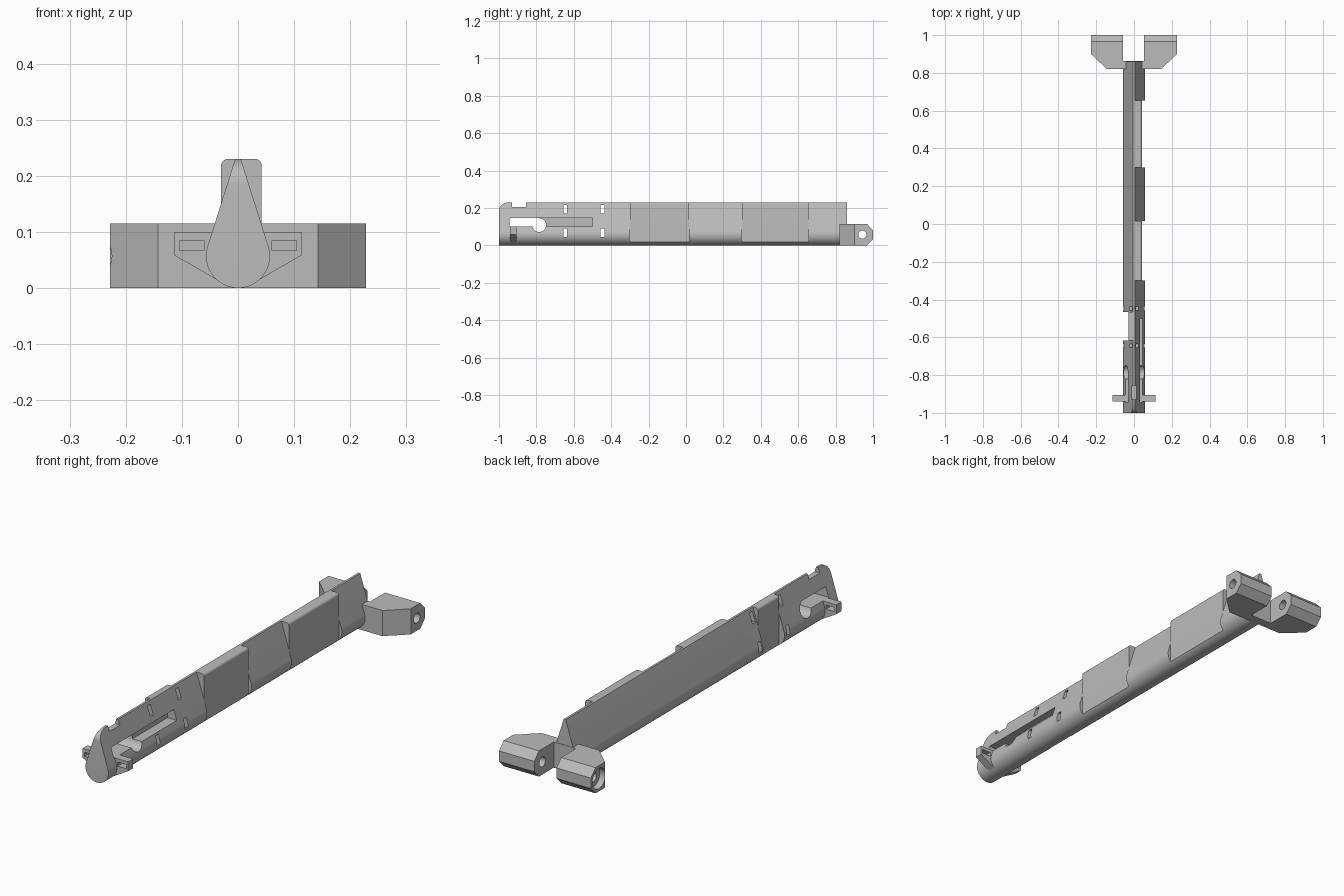
import bpy, bmesh, math
from mathutils import Vector

if "Cube" in bpy.data.objects:
    bpy.data.objects.remove(bpy.data.objects["Cube"])

grey = bpy.data.materials.new("plain grey")
grey.use_nodes = True
grey.diffuse_color = (0.5, 0.5, 0.5, 1)
grey.node_tree.nodes["Principled BSDF"].inputs["Base Color"].default_value = (0.5, 0.5, 0.5, 1)

AXES = {"x": lambda a, b, t: (t, a, b),
        "y": lambda a, b, t: (a, t, b),
        "z": lambda a, b, t: (a, b, t)}


def prism(name, outline, axis, start, end):
    """Extrude a 2D outline along an axis."""
    bm = bmesh.new()
    place = AXES[axis]
    face = bm.faces.new([bm.verts.new(place(a, b, start)) for a, b in outline])
    grown = bmesh.ops.extrude_face_region(bm, geom=[face])
    moved = [g for g in grown["geom"] if isinstance(g, bmesh.types.BMVert)]
    bmesh.ops.translate(bm, verts=moved, vec=Vector(place(0, 0, end - start)))
    bmesh.ops.recalc_face_normals(bm, faces=bm.faces)
    mesh = bpy.data.meshes.new(name)
    bm.to_mesh(mesh)
    bm.free()
    mesh.materials.append(grey)
    obj = bpy.data.objects.new(name, mesh)
    bpy.context.scene.collection.objects.link(obj)
    return obj


def box(name, x0, x1, y0, y1, z0, z1):
    return prism(name, [(x0, y0), (x1, y0), (x1, y1), (x0, y1)], "z", z0, z1)


def arc(cx, cy, rx, ry, start, end, steps):
    angles = [math.radians(start + (end - start) * i / steps) for i in range(steps + 1)]
    return [(cx + rx * math.cos(a), cy + ry * math.sin(a)) for a in angles]


def rod(name, y, z, radius):
    return prism(name, arc(y, z, radius, radius, 0, 348.75, 31), "x", -1, 1)


def carve(obj, cutters):
    """Subtract the cutters and keep the finished mesh."""
    for cutter in cutters:
        mod = obj.modifiers.new("cut", "BOOLEAN")
        mod.operation, mod.solver, mod.object = "DIFFERENCE", "EXACT", cutter
    graph = bpy.context.evaluated_depsgraph_get()
    mesh = bpy.data.meshes.new_from_object(obj.evaluated_get(graph))
    obj.modifiers.clear()
    obj.data = mesh


def discard(cutters):
    for cutter in cutters:
        bpy.data.objects.remove(cutter)


def smooth(obj):
    bpy.ops.object.select_all(action="DESELECT")
    obj.select_set(True)
    bpy.context.view_layer.objects.active = obj
    bpy.ops.object.shade_smooth_by_angle(angle=math.radians(25))


# Body cross-section: a teardrop whose sides can be cut to a flat panel
R, TOP = 0.057, 0.23


def half_section(flat):
    if not flat:
        return arc(0, R, R, R, -90, 17.5, 18) + [(0.005, TOP)]
    low = -math.degrees(math.acos(flat / R))
    return arc(0, R, R, R, -90, low, 8) + arc(flat - 0.012, TOP - 0.012, 0.012, 0.012, 0, 90, 5)


def section(right_flat, left_flat):
    left = half_section(left_flat)
    right = half_section(right_flat)
    return left + [(-x, z) for x, z in reversed(right[1:])]


# Openings in the front part of the body
nose_round = [(-1.05, 0.26), (-1.05, 0.185)] + arc(-0.945, 0.185, 0.055, 0.045, 180, 90, 10) + [(-0.945, 0.26)]
cutters = [
    prism("nose_cutter", nose_round, "x", -1, 1),
    box("sight_notch_cutter", -1, 1, -0.93, -0.855, 0.206, 0.3),
    box("through_slot_cutter", -1, 1, -0.945, -0.785, 0.1, 0.145),
    box("side_groove_cutter", 0, 1, -0.8, -0.5, 0.1, 0.145),
    rod("round_window_cutter", -0.785, 0.108, 0.037),
]
for y in (-0.645, -0.447):
    for z in (0.068, 0.192):
        cutters.append(box("pin_slot_cutter", -1, 1, y - 0.01, y + 0.01, z - 0.023, z + 0.023))

# Body segments from front to back: name, start, end, right flat, left flat
segments = [
    ("nose_body", -1, -0.617, 0, 0),
    ("recessed_body", -0.617, -0.467, 0.03, 0),
    ("neck_body", -0.467, -0.3, 0, 0),
    ("front_panel_body", -0.3, 0.015, 0, 0.042),
    ("middle_body", 0.015, 0.3, 0, 0),
    ("rear_panel_body", 0.3, 0.655, 0, 0.042),
    ("tail_body", 0.655, 0.86, 0, 0),
]
for name, start, end, right, left in segments:
    part = prism(name, section(right, left), "y", start, end)
    if start < -0.4:
        carve(part, cutters)
    smooth(part)
discard(cutters)

# Slotted side fins near the nose
for side, label in ((1, "left"), (-1, "right")):
    outline = [(0, 0.1), (0.113, 0.1), (0.113, 0.058), (0.035, 0.013), (0, 0.013)]
    fin = prism(label + "_fin", [(side * x, z) for x, z in outline], "y", -0.94, -0.905)
    x0, x1 = sorted((side * 0.061, side * 0.104))
    window = box("fin_window_cutter", x0, x1, -1.2, -0.8, 0.067, 0.085)
    carve(fin, [window])
    discard([window])

# Rear mounting lugs with octagonal ends and pin holes
H = 0.115
lug_side = [(0.82, 0), (0.967, 0), (1, 0.034), (1, 0.081), (0.967, H), (0.82, H)]
for side, label, inner in ((1, "left", 0.053), (-1, "right", 0.057)):
    lug = prism(label + "_lug", lug_side, "x", side * inner, side * 0.228)
    corner = [(0.143, 0.82), (0.228, 0.9), (0.3, 0.968), (0.3, 0.7), (0.143, 0.7)]
    tools = [prism("corner_cutter", [(side * x, y) for x, y in corner], "z", -1, 1),
             rod("pin_hole_cutter", 0.943, R, 0.022)]
    if side < 0:
        tools.append(prism("counterbore_cutter", arc(0.943, R, 0.046, 0.046, 0, 348.75, 31),
                           "x", -0.3, -0.2))
    carve(lug, tools)
    discard(tools)
    smooth(lug)

# Bridge joining the lugs to the body
box("lug_bridge", -0.057, 0.053, 0.82, 0.862, 0, H)
